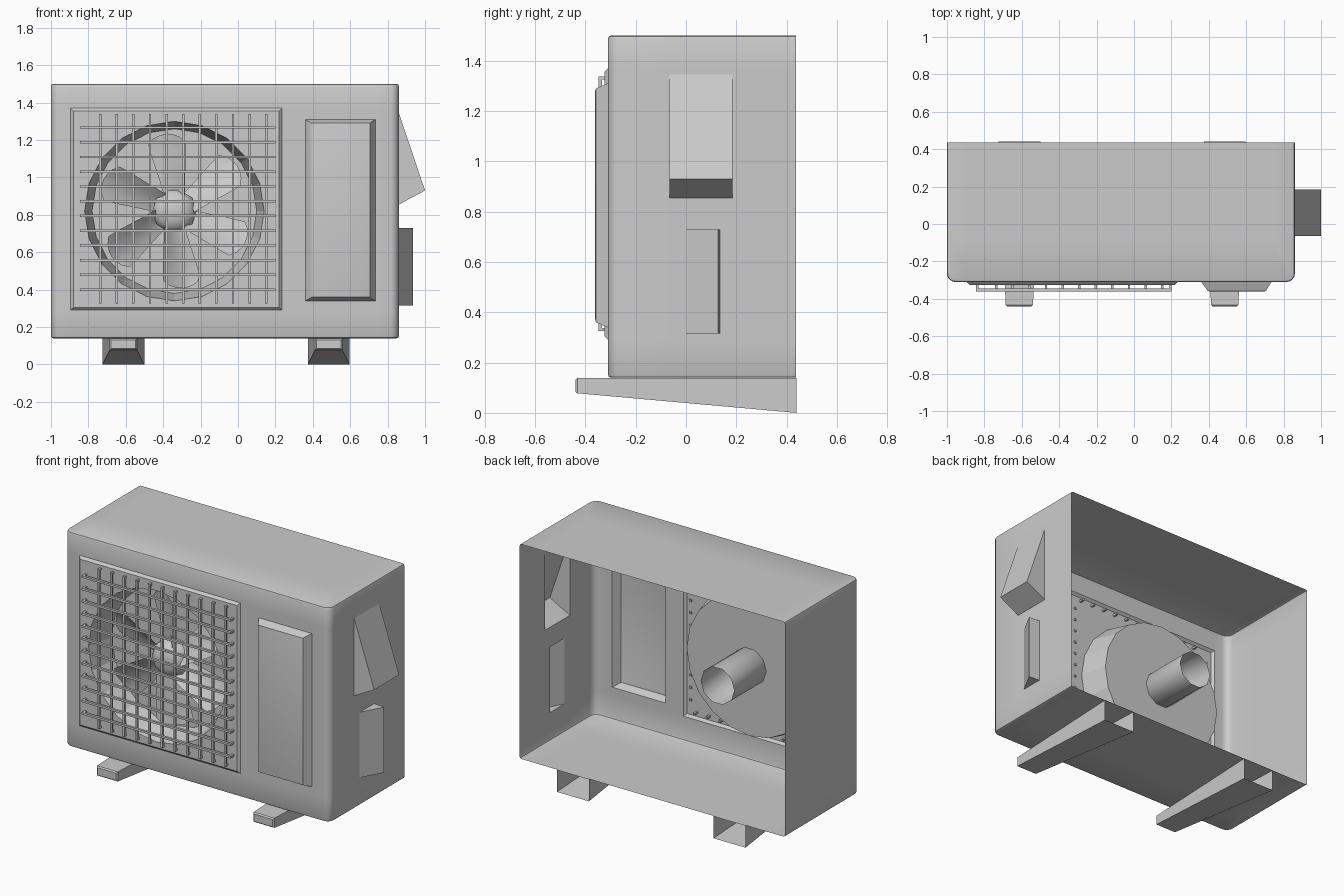
import bpy, bmesh, math
from mathutils import Vector, Matrix

if "Cube" in bpy.data.objects:
    bpy.data.objects.remove(bpy.data.objects["Cube"])

CX, CZ = -0.34, 0.82            # fan axis


def finish(name, bm, smooth=None, recalc=True):
    if recalc:
        bmesh.ops.recalc_face_normals(bm, faces=bm.faces)
    me = bpy.data.meshes.new(name)
    bm.to_mesh(me)
    bm.free()
    ob = bpy.data.objects.new(name, me)
    bpy.context.collection.objects.link(ob)
    if smooth:
        bpy.ops.object.select_all(action='DESELECT')
        ob.select_set(True)
        bpy.context.view_layer.objects.active = ob
        bpy.ops.object.shade_smooth_by_angle(angle=math.radians(smooth))
    return ob


def loft(bm, loops, cap_first=False, cap_last=False):
    rings = [[bm.verts.new(p) for p in lp] for lp in loops]
    n = len(rings[0])
    for a, b in zip(rings, rings[1:]):
        for i in range(n):
            j = (i + 1) % n
            bm.faces.new((a[i], a[j], b[j], b[i]))
    if cap_first:
        bm.faces.new(rings[0])
    if cap_last:
        bm.faces.new(rings[-1])
    return rings


def rect(x0, x1, z0, z1, y):
    return [(x0, y, z0), (x1, y, z0), (x1, y, z1), (x0, y, z1)]


def circle(r, y, n):
    return [(CX + r * math.cos(2 * math.pi * i / n), y,
             CZ + r * math.sin(2 * math.pi * i / n)) for i in range(n)]


def add_box(bm, lo, hi):
    lo, hi = Vector(lo), Vector(hi)
    m = Matrix.Translation((lo + hi) / 2) @ Matrix.Diagonal((*(hi - lo), 1))
    return bmesh.ops.create_cube(bm, size=1, matrix=m)['verts']


# casing: open-backed sheet box with openings for panels and side housings
bm = bmesh.new()
add_box(bm, (-1, -0.31, 0.14), (0.86, 0.437, 1.5))
bmesh.ops.delete(bm, geom=[f for f in bm.faces if f.normal.y > 0.9], context='FACES_ONLY')
bmesh.ops.bevel(bm, geom=[e for e in bm.edges if all(v.co.y < -0.3 for v in e.verts)
                          and abs(e.verts[0].co.z - e.verts[1].co.z) > 1],
                offset=0.045, segments=4, profile=0.5, affect='EDGES')
bmesh.ops.bevel(bm, geom=[e for e in bm.edges if len(e.link_faces) == 2
                          and abs(e.verts[0].co.z - e.verts[1].co.z) < 0.01],
                offset=0.012, segments=2, profile=0.5, affect='EDGES')
front_holes = [(-0.895, 0.235, 0.29, 1.37), (0.36, 0.735, 0.34, 1.31)]   # x, z
side_holes = [(-0.065, 0.185, 0.855, 1.345), (-0.01, 0.135, 0.315, 0.73)]  # y, z
for holes, axis in ((front_holes, 0), (side_holes, 1)):
    for h in holes:
        for k, val in enumerate(h):
            ax = axis if k < 2 else 2
            n = Vector((0, 0, 0))
            n[ax] = 1
            bmesh.ops.bisect_plane(bm, geom=bm.verts[:] + bm.edges[:] + bm.faces[:],
                                   plane_co=n * val, plane_no=n, dist=1e-5)


def in_hole(f):
    c = f.calc_center_median()
    if abs(c.y + 0.31) < 1e-3:
        return any(a < c.x < b and d < c.z < e for a, b, d, e in front_holes)
    if abs(c.x - 0.86) < 1e-3:
        return any(a < c.y < b and d < c.z < e for a, b, d, e in side_holes)
    return False


bmesh.ops.delete(bm, geom=[f for f in bm.faces if in_hole(f)], context='FACES')
finish('casing', bm, 40, recalc=False)

# fan panel: shallow raised plate with a round opening
bm = bmesh.new()
r = loft(bm, [rect(-0.895, 0.235, 0.29, 1.37, -0.31),
              rect(-0.88, 0.22, 0.305, 1.355, -0.325)])[-1]
hole = [bm.verts.new(p) for p in circle(0.48, -0.325, 20)]
edges = [bm.edges.new((hole[i], hole[(i + 1) % 20])) for i in range(20)]
edges += [bm.edges.get((r[i], r[(i + 1) % 4])) for i in range(4)]
bmesh.ops.triangle_fill(bm, edges=edges, use_beauty=True, normal=(0, -1, 0))
finish('fan_panel', bm, 20)

# shroud: tapered drum closed by a back disc
bm = bmesh.new()
loft(bm, [circle(0.48, -0.325, 20), circle(0.44, -0.15, 20)], cap_last=True)
finish('fan_shroud', bm)

# hub: domed nose in front, open motor tube behind
bm = bmesh.new()
loft(bm, [circle(rad, y, 10) for rad, y in
          ((0.118, 0.17), (0.118, -0.205), (0.095, -0.235), (0.055, -0.255))], cap_last=True)
finish('fan_hub_and_motor_tube', bm, 50)

# fan blades: six pitched, curved sheets widening outwards
bm = bmesh.new()
for k in range(6):
    base = math.radians(95 + 60 * k)
    rows = []
    for rad, half, pitch in ((0.10, 0.055, 0.045), (0.2, 0.07, 0.045),
                             (0.31, 0.09, 0.045), (0.385, 0.1, 0.045), (0.415, 0.07, 0.03)):
        row = []
        for t in (-1, -0.5, 0, 0.5, 1):
            along = rad - 0.02 * t * t
            side = half * t + 0.06 * (rad - 0.25)
            x = along * math.cos(base) - side * math.sin(base)
            z = along * math.sin(base) + side * math.cos(base)
            row.append(bm.verts.new((CX + x, -0.205 + pitch * t + 0.015 * (1 - t * t), CZ + z)))
        rows.append(row)
    for a, b in zip(rows, rows[1:]):
        for i in range(4):
            bm.faces.new((a[i], a[i + 1], b[i + 1], b[i]))
finish('fan_blades', bm, 40)

# guard grille: horizontal and vertical bars with legs into the panel
T = 0.0065
bm = bmesh.new()
for i in range(12):
    z = 0.40 + i * 0.0788
    add_box(bm, (-0.845, -0.36, z - T), (0.2, -0.345, z + T))
    for x in (-0.845, 0.187):
        add_box(bm, (x, -0.345, z - T), (x + 0.013, -0.318, z + T))
finish('grille_horizontal_bars', bm)
bm = bmesh.new()
for i in range(11):
    x = -0.737 + i * 0.0888
    add_box(bm, (x - T, -0.347, 0.325), (x + T, -0.333, 1.338))
    for z in (0.325, 1.325):
        add_box(bm, (x - T, -0.333, z), (x + T, -0.295, z + 0.013))
finish('grille_vertical_bars', bm)

# service panel: raised frustum on the front
bm = bmesh.new()
loft(bm, [rect(0.36, 0.735, 0.34, 1.31, -0.31),
          rect(0.372, 0.723, 0.347, 1.303, -0.328),
          rect(0.395, 0.705, 0.36, 1.29, -0.358),
          rect(0.41, 0.69, 0.375, 1.275, -0.362)], cap_last=True)
finish('service_panel', bm, 40)


# side housings: hollow wedges open towards the casing
def wedge(name, base, ridge):
    bm = bmesh.new()
    a, b, c, d = [bm.verts.new(p) for p in base]
    e, f = [bm.verts.new(p) for p in ridge]
    for vs in ((a, b, f, e), (e, f, c, d), (a, e, d), (b, c, f)):
        bm.faces.new(vs)
    finish(name, bm)


S = 0.86
wedge('handle_cover', [(S, -0.065, 1.345), (S, 0.185, 1.345), (S, 0.185, 0.855), (S, -0.065, 0.855)],
      [(1.0, -0.065, 0.93), (1.0, 0.185, 0.93)])
wedge('valve_cover', [(S, -0.01, 0.315), (S, -0.01, 0.73), (S, 0.135, 0.73), (S, 0.135, 0.315)],
      [(0.935, 0.128, 0.315), (0.935, 0.128, 0.73)])

# feet: tapered hollow rails, open at the back
for name, x in (('left_foot', -0.613), ('right_foot', 0.485)):
    bm = bmesh.new()
    loft(bm, [rect(x - 0.112, x + 0.112, 0.0, 0.139, 0.44),
              rect(x - 0.073, x + 0.073, 0.078, 0.139, -0.432),
              rect(x - 0.065, x + 0.065, 0.085, 0.132, -0.44)], cap_last=True)
    finish(name, bm)
